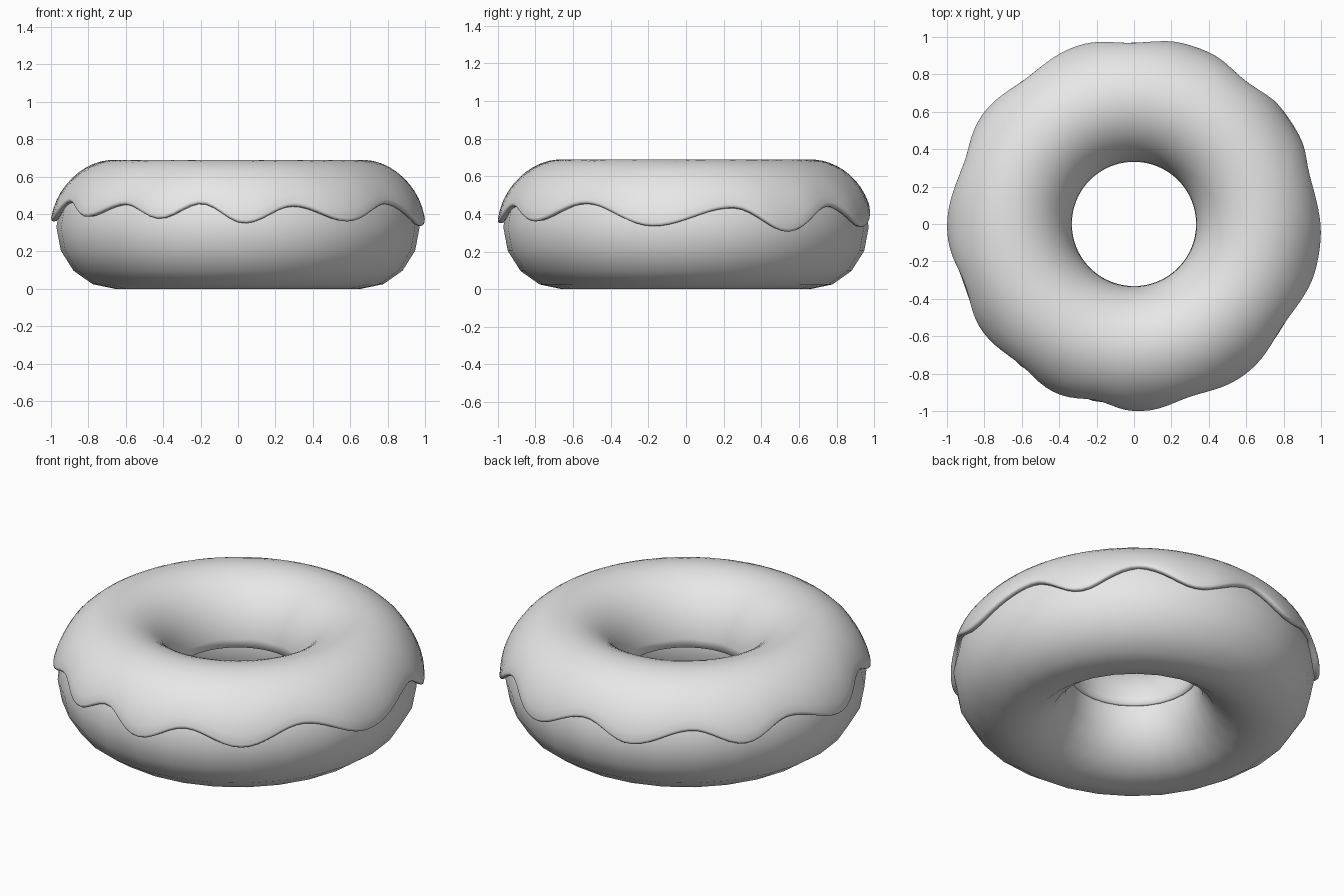
import bpy
import bmesh
from math import sin, cos, asin, pi, radians

cube = bpy.data.objects.get("Cube")
if cube:
    bpy.data.objects.remove(cube)

grey = bpy.data.materials.new("pale_grey")
grey.use_nodes = True
grey.diffuse_color = (0.8, 0.8, 0.8, 1)
grey.node_tree.nodes["Principled BSDF"].inputs["Base Color"].default_value = (0.8, 0.8, 0.8, 1)

MAJOR, MID = 0.658, 0.33


def ring_object(name, profile, steps):
    """Sweep profile(angle), a closed list of (radius, height), around z."""
    bm = bmesh.new()
    rings = []
    for i in range(steps):
        a = 2 * pi * i / steps
        rings.append([bm.verts.new((r * cos(a), r * sin(a), z)) for r, z in profile(a)])
    count = len(rings[0])
    for i in range(steps):
        here, there = rings[i], rings[(i + 1) % steps]
        for j in range(count):
            k = (j + 1) % count
            bm.faces.new((here[j], there[j], there[k], here[k]))
    bmesh.ops.recalc_face_normals(bm, faces=bm.faces)
    mesh = bpy.data.meshes.new(name)
    bm.to_mesh(mesh)
    bm.free()
    mesh.materials.append(grey)
    mesh.shade_smooth()
    obj = bpy.data.objects.new(name, mesh)
    bpy.context.collection.objects.link(obj)
    return obj


# Dough: a plump low-poly ring
def dough_profile(a):
    return [(MAJOR + 0.313 * cos(2 * pi * j / 16), MID + 0.33 * sin(2 * pi * j / 16))
            for j in range(16)]


ring_object("dough", dough_profile, 28)

# Icing edge: alternating drips and crests as (degrees, height)
EDGE = [(15, .435), (33, .305), (52, .445), (70, .33), (91, .45), (107, .36),
        (127, .45), (144, .36), (160, .455), (182, .36), (200, .47), (215, .385),
        (231, .455), (245, .375), (258, .46), (272, .35), (288, .445), (306, .36),
        (326, .46), (350, .335), (375, .435)]


def edge_height(a):
    a = radians(15) + (a - radians(15)) % (2 * pi)
    for (d0, z0), (d1, z1) in zip(EDGE, EDGE[1:]):
        a0, a1 = radians(d0), radians(d1)
        if a <= a1 + 1e-6:
            t = (1 - cos(pi * (a - a0) / (a1 - a0))) / 2
            return z0 + (z1 - z0) * t
    return EDGE[-1][1]


# Icing: a shell over the top half with a rounded lip
def icing_profile(a):
    z = edge_height(a)
    start = asin((z - MID) / 0.36)
    end = pi - 0.02
    bulge = 0.012 * max(0, min(1, (0.46 - z) / 0.1))

    def point(phi, inset=0.0):
        swell = bulge * max(0, 1 - (phi - start) / 0.7)
        outer = 0.333 if phi < pi / 2 else 0.326
        return (MAJOR + (outer + swell - inset) * cos(phi),
                MID + (0.36 + swell - inset) * sin(phi))

    steps = 22
    top = [point(start + 0.045 + (end - start - 0.045) * j / steps) for j in range(steps + 1)]
    lip = [point(start + 0.015, 0.003), point(start, 0.012), point(start + 0.01, 0.03)]
    under = [point(start + 0.12 + (end - start - 0.12) * j / 10, 0.05) for j in range(10, -1, -1)]
    return lip[::-1] + top + [point(end + 0.01, 0.012)] + under


ring_object("icing", icing_profile, 140)
